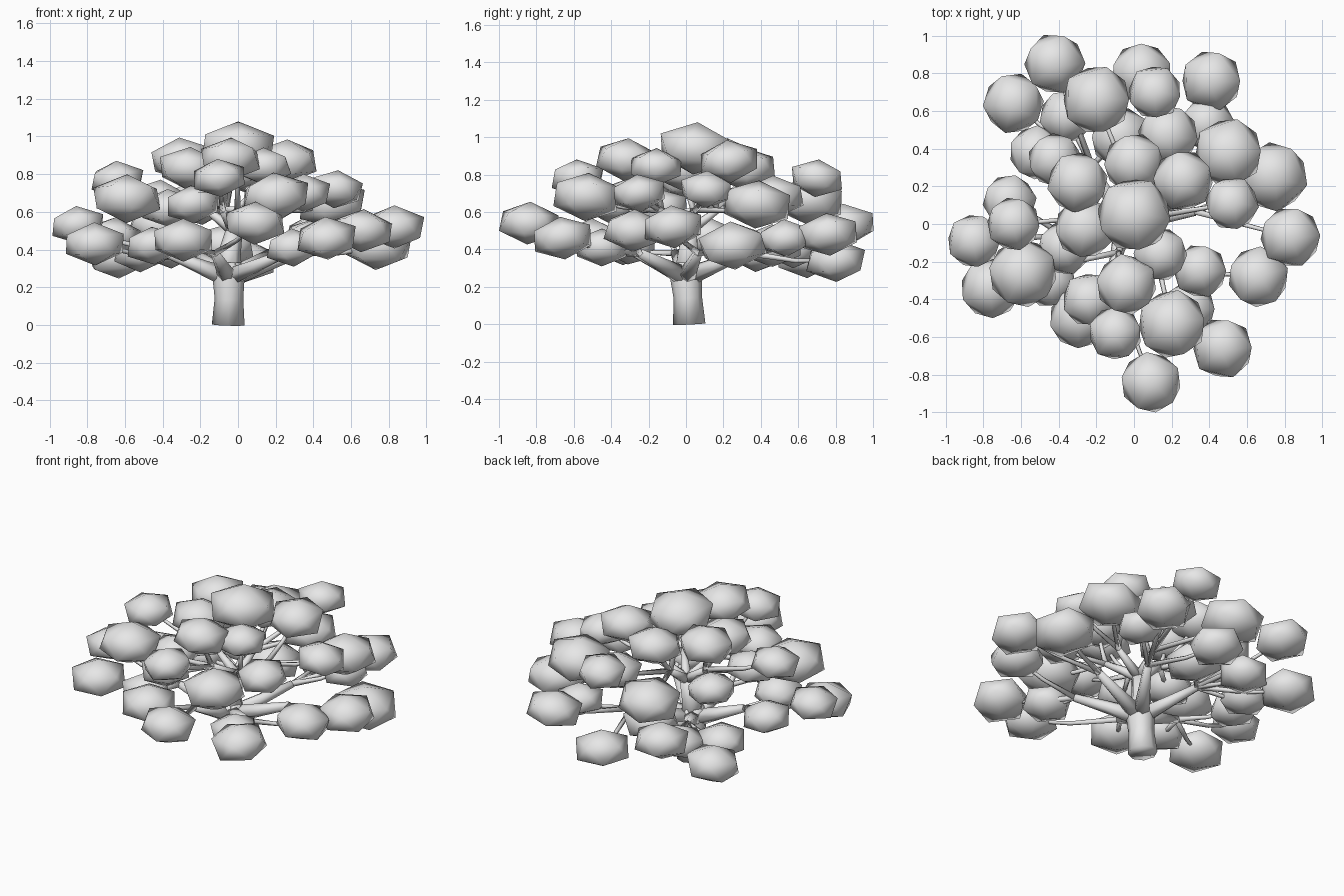
import bpy
import bmesh
import math
import random
from mathutils import Matrix, Vector

random.seed(4)
default_cube = bpy.data.objects.get("Cube")
if default_cube:
    bpy.data.objects.remove(default_cube, do_unlink=True)

grey = bpy.data.materials.new("plain grey")
grey.use_nodes = True
tone = (0.8, 0.8, 0.8, 1)
grey.diffuse_color = tone
grey.node_tree.nodes["Principled BSDF"].inputs["Base Color"].default_value = tone


def add_object(name, bm):
    """Turn a bmesh into a smooth-shaded grey object."""
    bmesh.ops.recalc_face_normals(bm, faces=bm.faces)
    for face in bm.faces:
        face.smooth = True
    mesh = bpy.data.meshes.new(name)
    bm.to_mesh(mesh)
    bm.free()
    mesh.materials.append(grey)
    obj = bpy.data.objects.new(name, mesh)
    bpy.context.collection.objects.link(obj)
    return obj


def add_limb(name, points, radii, sides=6):
    """Tapered tube through a short list of points, capped at both ends."""
    bm = bmesh.new()
    points = [Vector(p) for p in points]
    rings = []
    for i, (point, radius) in enumerate(zip(points, radii)):
        along = points[min(i + 1, len(points) - 1)] - points[max(i - 1, 0)]
        turn = Vector((0, 0, 1)).rotation_difference(along)
        ring = []
        for k in range(sides):
            angle = math.tau * k / sides
            spoke = Vector((math.cos(angle), math.sin(angle), 0)) * radius
            ring.append(bm.verts.new(point + turn @ spoke))
        rings.append(ring)
    for low, high in zip(rings, rings[1:]):
        for k in range(sides):
            n = (k + 1) % sides
            bm.faces.new((low[k], low[n], high[n], high[k]))
    bm.faces.new(rings[0][::-1])
    bm.faces.new(rings[-1])
    return add_object(name, bm)


def add_clump(name, centre, radius):
    """Flattened low-poly leaf clump with a slight random tilt."""
    bm = bmesh.new()
    bmesh.ops.create_icosphere(bm, subdivisions=1, radius=1)
    tilt = Matrix.Rotation(random.uniform(-0.12, 0.12), 4, 'X')
    tilt = tilt @ Matrix.Rotation(random.uniform(-0.12, 0.12), 4, 'Y')
    spin = Matrix.Rotation(random.uniform(0, math.tau), 4, 'Z')
    size = Matrix.Diagonal((radius * 1.16, radius * 1.16, radius * 0.75, 1))
    bm.transform(Matrix.Translation(centre) @ tilt @ size @ spin)
    return add_object(name, bm)


# Leaf clump centres, grouped by size
large = [(-.2, .66, .66), (.5, .38, .64), (.74, .25, .42),
         (-.59, -.26, .67), (.2, -.53, .68)]
medium = [(-.42, .85, .53), (-.64, .64, .36), (.04, .8, .34), (.41, .76, .48),
          (.18, .47, .68), (-.3, .22, .88), (0, .32, .83), (.26, .23, .87),
          (.83, -.07, .52), (-.76, -.34, .43), (.66, -.28, .5),
          (-.04, -.32, .88), (-.29, -.5, .45), (.47, -.66, .46),
          (.09, -.84, .54), (-.26, -.02, .83), (-.07, .46, .42)]
small = [(.11, .7, .78), (-.36, .57, .4), (-.52, .38, .38), (-.42, .34, .67),
         (.39, .53, .46), (.52, .11, .72), (-.66, .12, .47),
         (-.64, 0, .77), (-.85, -.09, .53), (-.37, -.13, .62),
         (-.45, -.3, .42), (.14, -.16, .84), (.35, -.25, .7),
         (-.24, -.4, .64), (-.1, -.58, .78), (.29, -.45, .41)]
crown = [(0, .05, .94)]
clumps = []
for centres, radius in ((large, .173), (medium, .153), (small, .135), (crown, .187)):
    for centre in centres:
        clumps.append(Vector(centre))
        add_clump("leaf_clump", centre, radius)

# Trunk and the upright stem above the fork
fork = Vector((-.05, 0, .25))
stem_top = Vector((-.02, .02, .5))
add_limb("trunk", [(-.052, .017, 0), (-.048, .01, .14), fork, (-.05, 0, .33)],
         [.087, .076, .085, .065], 8)
add_limb("upright_stem", [fork, (-.045, .01, .38), stem_top], [.075, .06, .045])

# Main limbs: low ones leave the fork, high ones leave the stem
low_hubs = [Vector((r * math.cos(a), r * math.sin(a), .38)) for r, a in
            ((.33, .2), (.36, 1.1), (.38, 2.2), (.38, 3.3), (.3, 4.3), (.35, 5.5))]
high_hubs = [Vector((.17 * math.cos(a), .17 * math.sin(a), .61)) for a in
             (0.3, 1.6, 2.9, 4.2, 5.4)]
for hub in low_hubs:
    middle = fork.lerp(hub, .5)
    add_limb("low_limb", [fork, middle, hub], [.055, .038, .024])
for hub in high_hubs:
    add_limb("high_limb", [stem_top, stem_top.lerp(hub, .5), hub], [.035, .026, .018])

# Twigs carrying each clump from the nearest limb of its tier
for centre in clumps:
    hubs = low_hubs if centre.z < .57 else high_hubs
    hub = min(hubs, key=lambda h: (h - centre).length)
    bend = hub.lerp(centre, .55) - Vector((0, 0, .02))
    add_limb("twig", [hub, bend, centre], [.018, .013, .009], 5)
